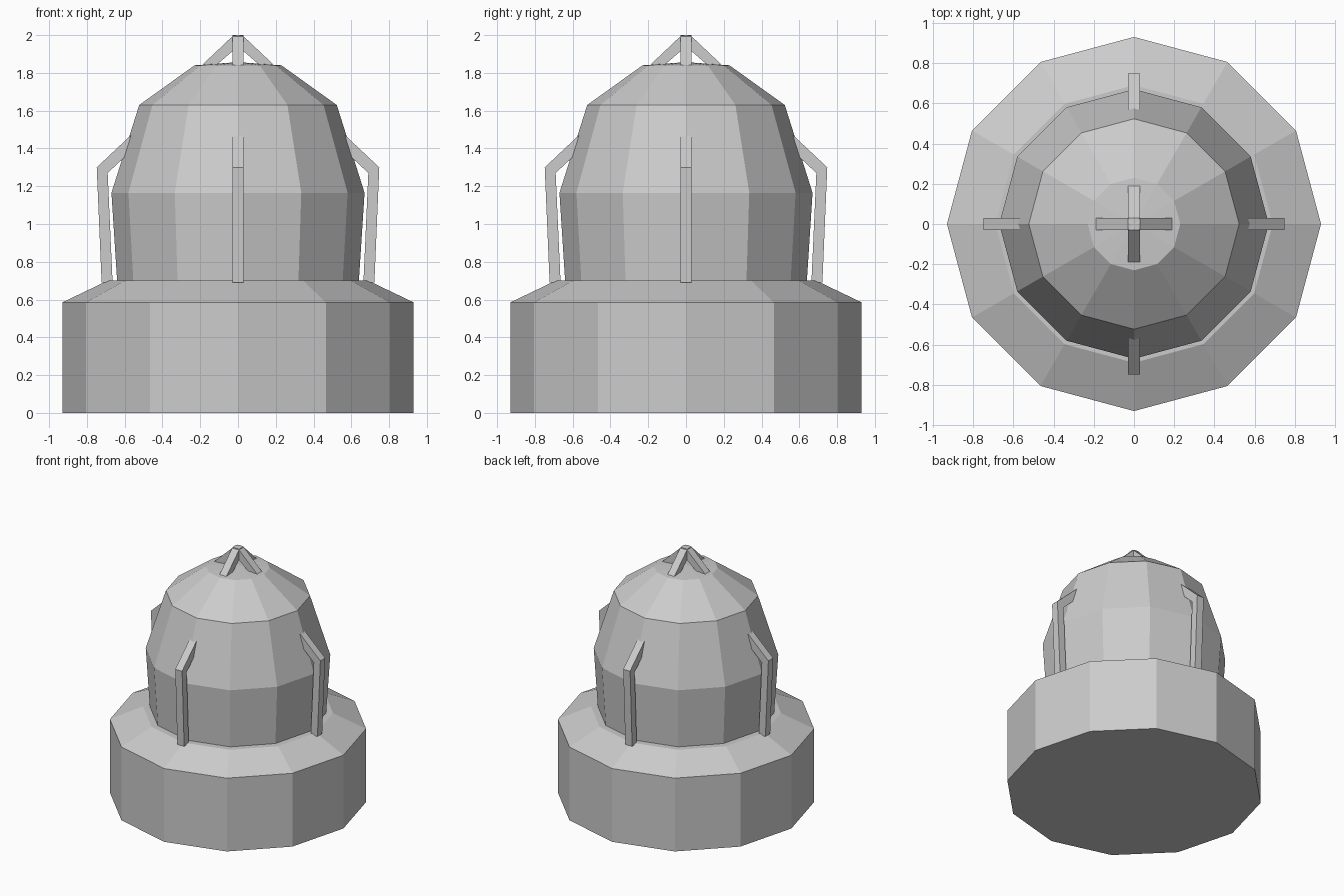
import bpy, bmesh, math
from mathutils import Matrix

if "Cube" in bpy.data.objects:
    bpy.data.objects.remove(bpy.data.objects["Cube"])

SIDES = 12


def finish(bm, name):
    bmesh.ops.remove_doubles(bm, verts=bm.verts, dist=1e-5)
    bmesh.ops.recalc_face_normals(bm, faces=bm.faces)
    mesh = bpy.data.meshes.new(name)
    bm.to_mesh(mesh)
    bm.free()
    obj = bpy.data.objects.new(name, mesh)
    bpy.context.collection.objects.link(obj)
    return obj


def lathe(name, profile):
    """Spin an (r, z) profile round z with flat sides."""
    bm = bmesh.new()
    verts = [bm.verts.new((r, 0, z)) for r, z in profile]
    edges = [bm.edges.new(pair) for pair in zip(verts, verts[1:])]
    bmesh.ops.spin(bm, geom=verts + edges, cent=(0, 0, 0), axis=(0, 0, 1),
                   angle=math.tau, steps=SIDES, use_merge=True)
    return finish(bm, name)


def radial_bar(name, outline, width, angle):
    """Extrude an (r, z) outline to a bar and turn it round z."""
    bm = bmesh.new()
    face = bm.faces.new([bm.verts.new((r, -width / 2, z)) for r, z in outline])
    out = bmesh.ops.extrude_face_region(bm, geom=[face], use_keep_orig=True)
    moved = [v for v in out["geom"] if isinstance(v, bmesh.types.BMVert)]
    bmesh.ops.translate(bm, verts=moved, vec=(0, width, 0))
    bmesh.ops.transform(bm, matrix=Matrix.Rotation(angle, 4, 'Z'), verts=bm.verts)
    return finish(bm, name)


# Wide base drum with sloped shoulder and flat ledge
lathe("base", [(0, 0), (0.93, 0), (0.93, 0.585), (0.69, 0.70), (0.64, 0.70)])

# Faceted dome
lathe("dome", [(0.64, 0.70), (0.67, 1.165), (0.523, 1.63), (0.23, 1.84), (0, 1.857)])

# Four bent side guards and four crown struts
guard = [(0.664, 0.69), (0.722, 0.69), (0.748, 1.30), (0.567, 1.47),
         (0.567, 1.385), (0.69, 1.27)]
strut = [(0, 2.0), (0.025, 1.998), (0.19, 1.842), (0.11, 1.845), (0, 1.94)]
for i in range(4):
    a = i * math.pi / 2
    radial_bar(f"side_guard_{i + 1}", guard, 0.06, a)
    radial_bar(f"crown_strut_{i + 1}", strut, 0.06, a)
